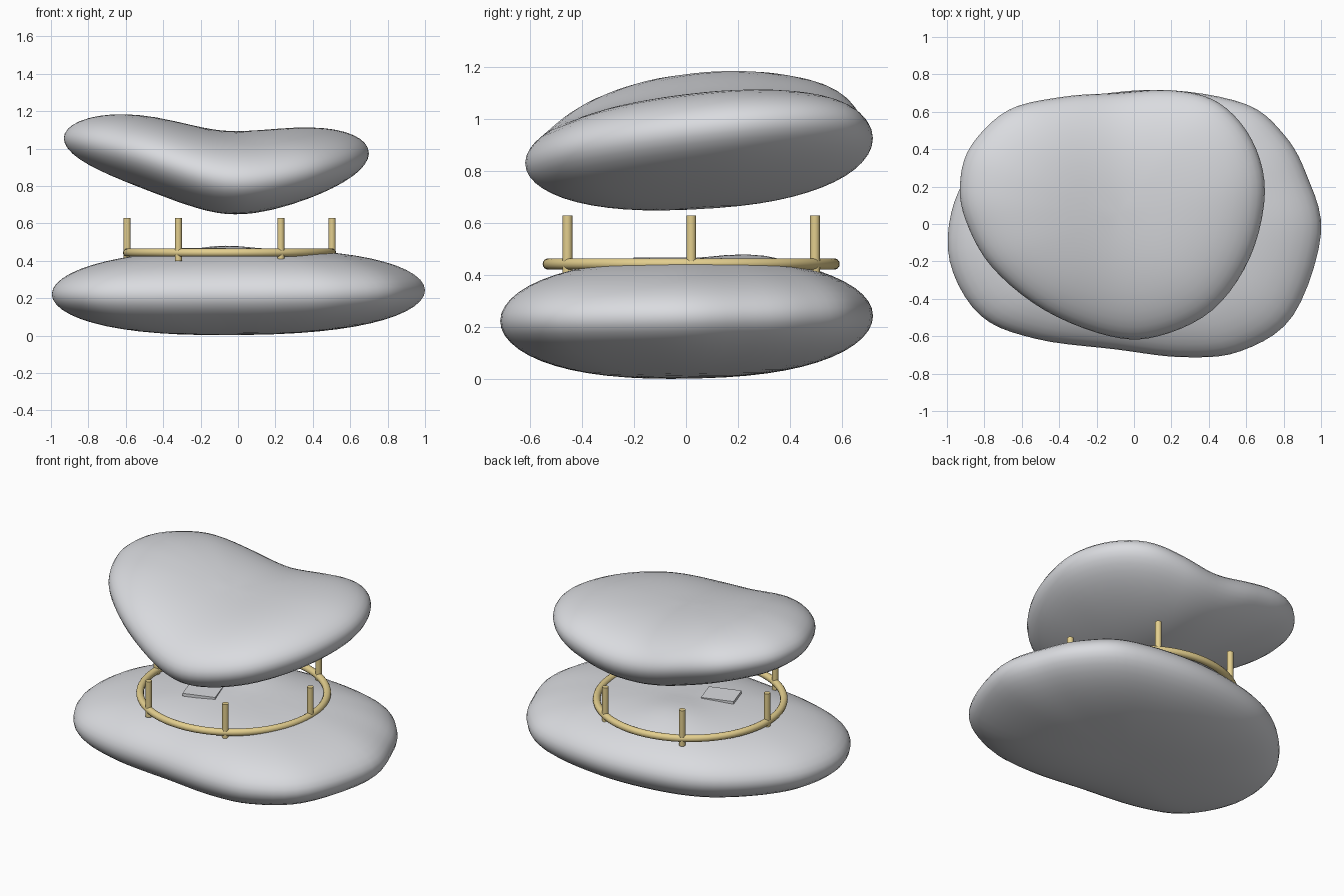
import bpy, bmesh, math
from mathutils import Vector, Matrix

cube = bpy.data.objects.get("Cube")
if cube:
    bpy.data.objects.remove(cube, do_unlink=True)


def material(name, rgb):
    m = bpy.data.materials.new(name)
    m.use_nodes = True
    m.diffuse_color = (*rgb, 1)
    node = m.node_tree.nodes["Principled BSDF"]
    node.inputs["Base Color"].default_value = (*rgb, 1)
    node.inputs["Roughness"].default_value = 0.5
    return m


stone = material("pale grey", (0.70, 0.71, 0.74))
brass = material("brass", (0.77, 0.62, 0.27))


def finish(bm, name, mat, smooth=True):
    bmesh.ops.recalc_face_normals(bm, faces=bm.faces)
    mesh = bpy.data.meshes.new(name)
    bm.to_mesh(mesh)
    bm.free()
    mesh.materials.append(mat)
    ob = bpy.data.objects.new(name, mesh)
    bpy.context.collection.objects.link(ob)
    if smooth:
        bpy.ops.object.select_all(action="DESELECT")
        ob.select_set(True)
        bpy.context.view_layer.objects.active = ob
        bpy.ops.object.shade_smooth_by_angle(angle=math.radians(40))
    return ob


def closed_spline(points, steps):
    """Closed Catmull-Rom curve through 2D points."""
    pts = [Vector(p) for p in points]
    n = len(pts)
    out = []
    for i in range(n):
        a, b, c, d = (pts[(i + k) % n] for k in (-1, 0, 1, 2))
        for s in range(steps):
            t = s / steps
            out.append(0.5 * (2 * b + (c - a) * t + (2 * a - 5 * b + 4 * c - d) * t * t
                              + (3 * b - a - 3 * c + d) * t ** 3))
    return out


def pebble(name, outline, centre, mid, half, mat, power, rings=28):
    """Rounded body: plan outline, curved mid surface, domed above and below."""
    rim = closed_spline(outline, 5)
    c = Vector(centre)
    bm = bmesh.new()

    def vert(p, t, side):
        h = half * math.sqrt(max(0, 1 - t ** power))
        return bm.verts.new((p.x, p.y, mid(p.x, p.y, side) + side * h))

    top, bottom = vert(c, 0, 1), vert(c, 0, -1)
    loops = []
    for i in range(1, rings):
        angle = math.pi * i / rings
        t, side = math.sin(angle), 1 if i <= rings / 2 else -1
        loops.append([vert(c + (p - c) * t, t, side) for p in rim])
    n = len(rim)
    for j in range(n):
        k = (j + 1) % n
        bm.faces.new((top, loops[0][j], loops[0][k]))
        bm.faces.new((bottom, loops[-1][k], loops[-1][j]))
        for a, b in zip(loops, loops[1:]):
            bm.faces.new((a[j], b[j], b[k], a[k]))
    return finish(bm, name, mat)


# Lower body: wide pebble with a slight dip in its front edge
def base_mid(x, y, side):
    swell = 0.026 * math.exp(-((x + 0.08) ** 2 + (y - 0.27) ** 2) / 0.04) if side > 0 else 0
    return 0.232 + 0.01 * x + 0.015 * y + swell


base_outline = [(1, -0.05), (0.92, 0.27), (0.8, 0.48), (0.6, 0.64), (0.2, 0.715),
                (-0.2, 0.69), (-0.53, 0.59), (-0.79, 0.38), (-0.96, 0.12), (-0.985, -0.2),
                (-0.82, -0.49), (-0.52, -0.615), (-0.1, -0.67), (0.26, -0.712),
                (0.57, -0.68), (0.85, -0.49)]
pebble("lower_body", base_outline, (0, 0), base_mid, 0.228, stone, power=2.5)


# Upper body: rounded triangle bent upwards at both sides
def lid_mid(x, y, side):
    lift = 0.208 - 0.052 * math.tanh(4 * x)
    return 0.867 + lift * x * x / (x * x + 0.35) + 0.06 * y + 0.05 * x * y


lid_outline = [(0.7, 0.17), (0.62, -0.18), (0.42, -0.46), (0.13, -0.6), (-0.13, -0.6),
               (-0.48, -0.46), (-0.76, -0.23), (-0.9, 0.02), (-0.93, 0.22), (-0.87, 0.42),
               (-0.67, 0.61), (-0.38, 0.68), (-0.1, 0.7), (0.2, 0.715), (0.45, 0.65),
               (0.63, 0.45)]
pebble("upper_body", lid_outline, (-0.08, 0.06), lid_mid, 0.217, stone, power=2.35)

# Ring lying on the lower body
centre = Vector((-0.045, 0.02, 0))
radius = 0.548
bpy.ops.mesh.primitive_torus_add(major_radius=radius, minor_radius=0.022, major_segments=64,
                                 minor_segments=14, location=centre + Vector((0, 0, 0.443)))
ring = bpy.context.object
ring.name = "support_ring"
ring.data.materials.append(brass)
bpy.ops.object.shade_smooth_by_angle(angle=math.radians(40))

# Six upright posts around the ring
for i in range(6):
    a = i * math.pi / 3
    bm = bmesh.new()
    spot = centre + Vector((math.cos(a), math.sin(a), 0)) * radius + Vector((0, 0, 0.514))
    bmesh.ops.create_cone(bm, cap_ends=True, segments=20, radius1=0.019, radius2=0.019,
                          depth=0.23, matrix=Matrix.Translation(spot))
    finish(bm, f"post_{i + 1}", brass)

# Small tile resting inside the ring
bm = bmesh.new()
bmesh.ops.create_cube(bm, size=1, matrix=Matrix.Translation((-0.185, -0.095, 0.459))
                      @ Matrix.Rotation(math.radians(18), 4, "Z")
                      @ Matrix.Diagonal((0.2, 0.16, 0.018, 1)))
finish(bm, "tile", stone, smooth=False)
